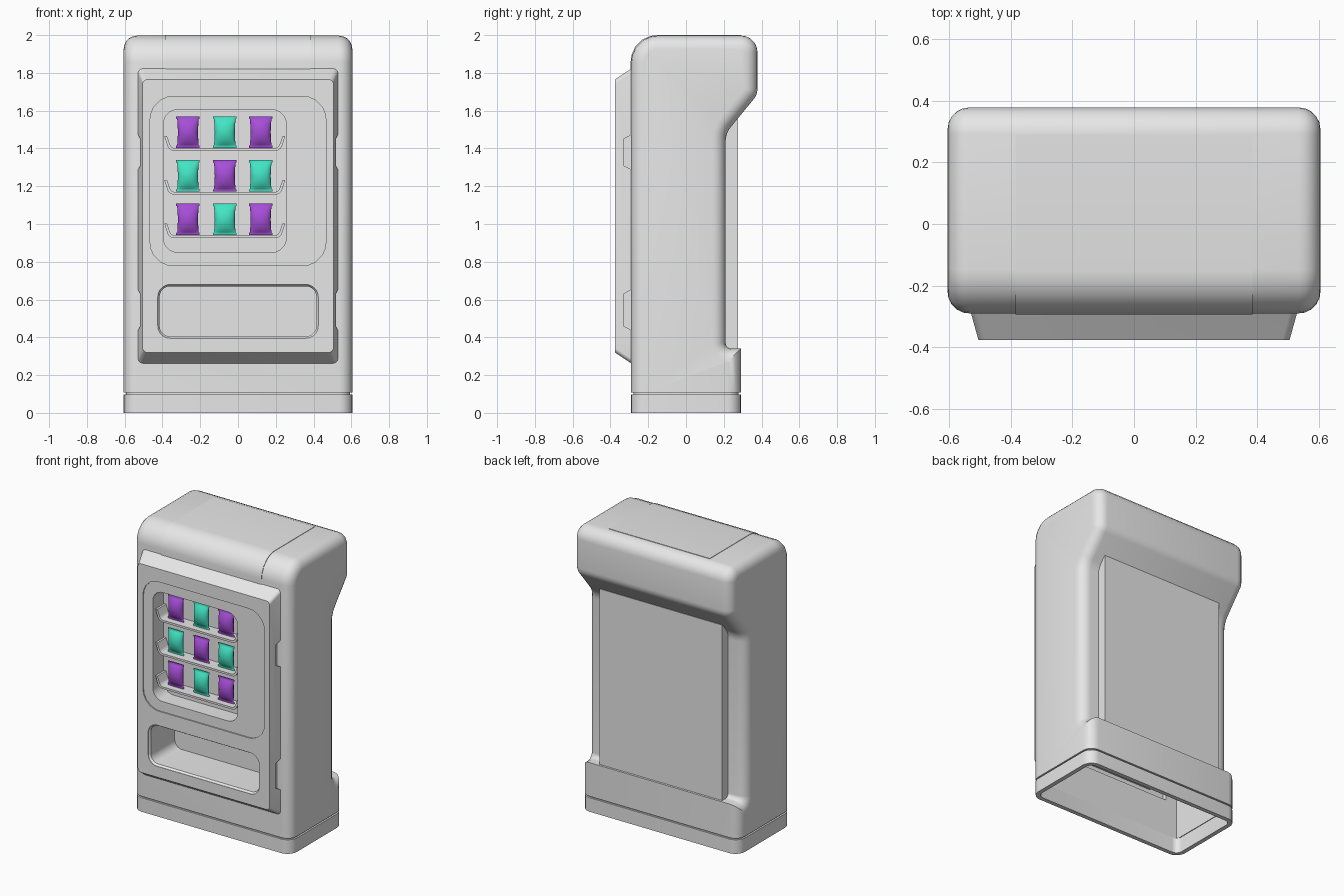
import bpy, bmesh, math
from mathutils import Vector

cube = bpy.data.objects.get("Cube")
if cube:
    bpy.data.objects.remove(cube, do_unlink=True)


def material(name, rgb):
    m = bpy.data.materials.new(name)
    m.use_nodes = True
    m.diffuse_color = (*rgb, 1)
    m.node_tree.nodes["Principled BSDF"].inputs["Base Color"].default_value = (*rgb, 1)
    return m


GREY = material("light grey", (0.8, 0.8, 0.8))
PURPLE = material("purple", (0.38, 0.075, 0.68))
TEAL = material("teal", (0.055, 0.78, 0.55))


def fillet(corners, n=5):
    """Closed 2D outline with each corner (a, b, radius) rounded."""
    out = []
    for i, (a, b, r) in enumerate(corners):
        p = Vector((a, b))
        if r == 0:
            out.append(p)
            continue
        d1 = (Vector(corners[i - 1][:2]) - p).normalized()
        d2 = (Vector(corners[(i + 1) % len(corners)][:2]) - p).normalized()
        half = d1.angle(d2) / 2
        centre = p + (d1 + d2).normalized() * r / math.sin(half)
        s = p + d1 * r / math.tan(half) - centre
        e = p + d2 * r / math.tan(half) - centre
        out += [centre + s.lerp(e, k / n).normalized() * r for k in range(n + 1)]
    return out


def rect(x0, x1, z0, z1, r):
    return fillet([(x0, z0, r), (x1, z0, r), (x1, z1, r), (x0, z1, r)])


def at_y(loop, y):
    return [(p.x, y, p.y) for p in loop]


def at_z(loop, z):
    return [(p.x, p.y, z) for p in loop]


def at_x(loop, x):
    return [(x, p.x, p.y) for p in loop]


def link(name, bm, mat):
    bmesh.ops.recalc_face_normals(bm, faces=bm.faces)
    me = bpy.data.meshes.new(name)
    bm.to_mesh(me)
    bm.free()
    me.materials.append(mat)
    ob = bpy.data.objects.new(name, me)
    bpy.context.collection.objects.link(ob)
    return ob


def loft_mesh(rings, first=True, last=True, closed=False):
    """Skin matching rings of points, with optional end caps."""
    bm = bmesh.new()
    vs = [[bm.verts.new(p) for p in ring] for ring in rings]
    pairs = list(zip(vs, vs[1:])) + ([(vs[-1], vs[0])] if closed else [])
    for a, b in pairs:
        for i in range(len(a)):
            j = (i + 1) % len(a)
            bm.faces.new((a[i], a[j], b[j], b[i]))
    if first and not closed:
        bm.faces.new(vs[0])
    if last and not closed:
        bm.faces.new(vs[-1])
    return bm


def loft(name, rings, mat=GREY, **kw):
    return link(name, loft_mesh(rings, **kw), mat)


def box(name, x0, x1, y0, y1, z0, z1):
    loop = [Vector(c) for c in ((x0, z0), (x1, z0), (x1, z1), (x0, z1))]
    return loft(name, [at_y(loop, y0), at_y(loop, y1)])


def activate(ob):
    bpy.ops.object.select_all(action='DESELECT')
    ob.select_set(True)
    bpy.context.view_layer.objects.active = ob


def cut(ob, cutters):
    activate(ob)
    for c in cutters:
        c.hide_render = True
        mod = ob.modifiers.new("cut", 'BOOLEAN')
        mod.operation, mod.solver, mod.object = 'DIFFERENCE', 'EXACT', c
        bpy.ops.object.modifier_apply(modifier=mod.name)
    for c in cutters:
        bpy.data.objects.remove(c, do_unlink=True)


def smooth(ob, degrees=35):
    activate(ob)
    bpy.ops.object.shade_smooth_by_angle(angle=math.radians(degrees))


# Cabinet body: side profile with rounded flanks, hollow and open below
W, FOOT = 0.605, 0.107
profile = fillet([(-0.29, FOOT, 0), (-0.29, 1.997, 0.14), (0.378, 1.997, 0.085),
                  (0.378, 1.685, 0.085), (0.21, 1.48, 0.12), (0.21, 0.34, 0.03),
                  (0.29, 0.34, 0), (0.29, FOOT, 0)])
bm = loft_mesh([at_x(profile, -W), at_x(profile, W)])
flanks = [e for e in bm.edges
          if abs(e.verts[0].co.x - e.verts[1].co.x) < 0.001
          and max(v.co.z for v in e.verts) > FOOT + 0.001]
bmesh.ops.recalc_face_normals(bm, faces=bm.faces)
bmesh.ops.bevel(bm, geom=flanks, offset=0.07, offset_type='OFFSET', segments=5,
                profile=0.5, affect='EDGES', clamp_overlap=False)
body = link("cabinet_body", bm, GREY)
cut(body, [box("cavity", -0.57, 0.57, -0.26, 0.18, 0, 1.9),
           box("foot_cavity", -0.57, 0.57, -0.255, 0.26, -0.1, 0.3),
           box("front_opening", -0.48, 0.48, -0.5, -0.2, 0.36, 1.72)])
smooth(body)


# Base ring with a narrow groove under the body
def footprint(d):
    return rect(-W + d, W - d, -0.29 + d, 0.29 - d, 0.07 - d)


smooth(loft("base_ring", [at_z(footprint(d), z) for d, z in
       ((0, 0), (0, 0.097), (0.012, 0.097), (0.012, FOOT), (0.03, FOOT), (0.03, 0))],
       closed=True))

# Raised top cover between the two seams
cover = fillet([(-0.293, 1.8, 0), (-0.293, 2, 0.14), (0.29, 2, 0),
                (0.29, 1.99, 0), (-0.283, 1.99, 0.13), (-0.283, 1.8, 0)])
smooth(loft("top_cover", [at_x(cover, -0.385), at_x(cover, 0.385)]))

# Rear service panel
box("rear_panel", -0.47, 0.47, 0.2, 0.275, 0.34, 1.555)

# Front panel with window, tray opening and side notches
window = rect(-0.395, 0.255, 0.85, 1.605, 0.075)
frame = rect(-0.465, 0.465, 0.78, 1.675, 0.12)
tray = rect(-0.415, 0.415, 0.405, 0.67, 0.055)
tray_rim = rect(-0.425, 0.425, 0.395, 0.68, 0.065)
panel = loft("front_panel", [at_y(rect(-0.53, 0.53, 0.26, 1.825, 0.025), -0.286),
                             at_y(rect(-0.505, 0.505, 0.32, 1.765, 0.025), -0.376)])
cutters = [loft("frame_cut", [at_y(frame, -0.5), at_y(frame, -0.368)]),
           loft("window_cut", [at_y(window, -0.5), at_y(window, -0.1)]),
           loft("tray_cut", [at_y(tray_rim, -0.5), at_y(tray_rim, -0.374),
                             at_y(tray, -0.36), at_y(tray, -0.1)])]
for side in (-1, 1):
    for low, high in ((0.43, 0.66), (1.28, 1.48)):
        x0, x1 = sorted((side * 0.5, side * 0.6))
        notch = [[(x, -0.2, low - 0.04), (x, -0.33, low + 0.03),
                  (x, -0.33, high - 0.03), (x, -0.2, high + 0.04)] for x in (x0, x1)]
        cutters.append(loft("notch_cut", notch))
cut(panel, cutters)
smooth(panel, 30)

# Recess liners behind the two openings
smooth(loft("window_recess", [at_y(window, -0.287), at_y(window, -0.25)], first=False))
smooth(loft("tray_recess", [at_y(tray, -0.287), at_y(tray, -0.1)], first=False))

# Shelves with upturned ends, and the snack bags on them
for row, z in enumerate((1.395, 1.163, 0.933)):
    u = fillet([(-0.39, z + 0.07, 0), (-0.365, z - 0.008, 0.04), (0.225, z - 0.008, 0.04),
                (0.25, z + 0.07, 0), (0.236, z + 0.07, 0), (0.213, z + 0.006, 0.03),
                (-0.353, z + 0.006, 0.03), (-0.376, z + 0.07, 0)])
    smooth(loft(f"shelf_{row + 1}", [at_y(u, -0.345), at_y(u, -0.249)]))
    for col, x in enumerate((-0.265, -0.07, 0.12)):
        rings = []
        for h, w, t in ((0, 0.062, 0.004), (0.07, 0.062, 0.004), (0.09, 0.057, 0.007),
                        (0.25, 0.055, 0.026), (0.5, 0.053, 0.033), (0.75, 0.055, 0.026),
                        (0.91, 0.057, 0.007), (0.93, 0.062, 0.004), (1, 0.062, 0.004)):
            angles = [math.tau * k / 16 for k in range(16)]
            rings.append([(x + w * math.cos(a), -0.3 + t * math.sin(a), z + 0.008 + 0.167 * h)
                          for a in angles])
        smooth(loft(f"snack_bag_{row + 1}_{col + 1}", rings,
                    TEAL if (row + col) % 2 else PURPLE), 50)
